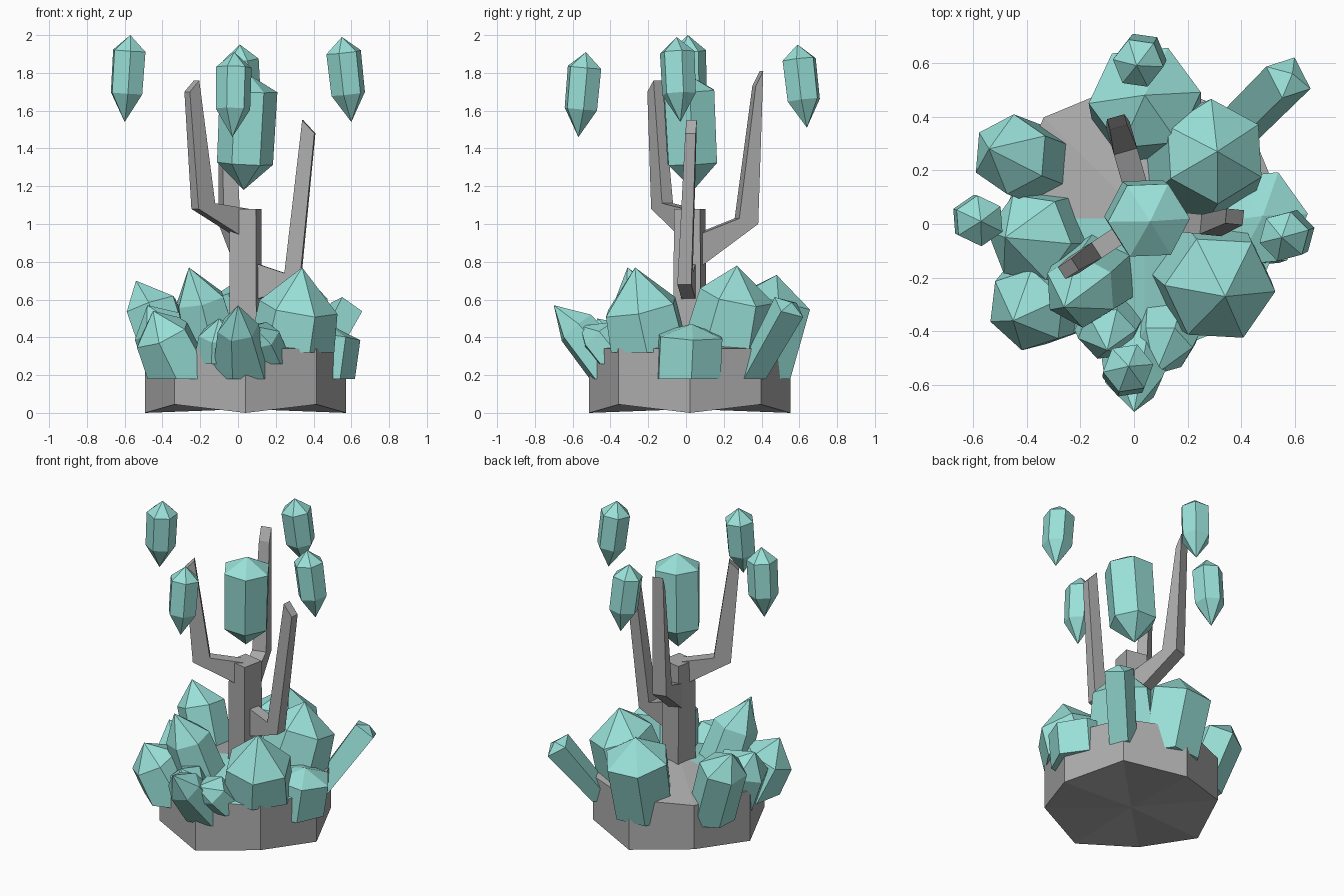
import bpy, bmesh
from math import cos, sin, pi
from mathutils import Vector

cube = bpy.data.objects.get("Cube")
if cube:
    bpy.data.objects.remove(cube)


def material(name, rgb):
    m = bpy.data.materials.new(name)
    m.use_nodes = True
    m.diffuse_color = (*rgb, 1)
    m.node_tree.nodes["Principled BSDF"].inputs["Base Color"].default_value = (*rgb, 1)
    return m


STONE = material("grey_stone", (0.42, 0.415, 0.415))
TEAL = material("teal_crystal", (0.32, 0.75, 0.69))
CENTRE = Vector((0.04, 0.02, 0))


def finish(name, bm, *mats):
    bmesh.ops.recalc_face_normals(bm, faces=bm.faces)
    mesh = bpy.data.meshes.new(name)
    bm.to_mesh(mesh)
    bm.free()
    for m in mats:
        mesh.materials.append(m)
    ob = bpy.data.objects.new(name, mesh)
    bpy.context.collection.objects.link(ob)
    return ob


def ring(bm, centre, axis, side, radius, count, turn):
    out = axis.cross(side)
    return [bm.verts.new(centre + radius * (side * cos(a) + out * sin(a)))
            for a in (turn + 2 * pi * i / count for i in range(count))]


def bridge(bm, a, b):
    n = len(a)
    for i in range(n):
        bm.faces.new((a[i], a[(i + 1) % n], b[(i + 1) % n], b[i]))


def fan(bm, loop, tip):
    tip = bm.verts.new(tip)
    return [bm.faces.new((loop[i], loop[(i + 1) % len(loop)], tip)) for i in range(len(loop))]


def side_of(direction):
    flat = Vector((direction.x, direction.y, 0))
    flat = flat.normalized() if flat.length > 0.01 else Vector((1, 0, 0))
    return Vector((-flat.y, flat.x, 0))


# Octagonal base: alternate lower corners are lifted, front half of the top is teal
bm = bmesh.new()
up, east = Vector((0, 0, 1)), Vector((1, 0, 0))
low = ring(bm, CENTRE, up, east, 0.533, 8, 0)
high = ring(bm, CENTRE + up * 0.34, up, east, 0.533, 8, 0)
for v in low[1::2]:
    v.co.z = 0.045
bridge(bm, low, high)
fan(bm, low, CENTRE + up * 0.02)
for f in fan(bm, high, CENTRE + up * 0.44):
    f.material_index = 0 if f.calc_center_median().y > CENTRE.y else 1
finish("base", bm, STONE, TEAL)

# Square trunk
bm = bmesh.new()
a = ring(bm, CENTRE + up * 0.3, up, east, 0.105, 4, 0.58)
b = ring(bm, CENTRE + up * 1.08, up, east, 0.1, 4, 0.58)
bridge(bm, a, b)
bm.faces.new(a)
bm.faces.new(b)
finish("trunk", bm, STONE)


# Bent branches: a side profile of (distance from trunk, height) given thickness,
# with the tip swayed sideways
def branch(name, heading, width, sway, profile):
    heading = Vector(heading).normalized()
    side = side_of(heading)
    bm = bmesh.new()
    loops = []
    for s in (-1, 1):
        loop = []
        for i, (d, z) in enumerate(profile):
            across = sway + s * width * 0.75 if i in (2, 3) else s * width
            loop.append(bm.verts.new(CENTRE + heading * d + up * z + side * across))
        loops.append(loop)
    bridge(bm, *loops)
    for loop in loops:
        bm.faces.new(loop)
    finish(name, bm, STONE)


branch("left_branch", (-0.29, -0.19, 0), 0.035, 0,
       [(0, 0.91), (0.32, 1.08), (0.37, 1.70), (0.31, 1.76), (0.215, 1.11), (0, 1.08)])
branch("right_branch", (1, -0.1, 0), 0.037, 0.04,
       [(0, 0.58), (0.29, 0.68), (0.365, 1.48), (0.30, 1.55), (0.21, 0.74), (0, 0.81)])
branch("back_branch", (-0.1, 0.35, 0), 0.045, 0,
       [(0, 0.74), (0.364, 1.0), (0.395, 1.81), (0.354, 1.73), (0.26, 1.03), (0, 0.93)])


# Crystals growing from the base: flat foot, tilted shoulder ring, pointed tip
def grown(name, foot, r0, shoulder, r1, tip, sides=6, turn=0.3):
    foot, shoulder, tip = Vector(foot), Vector(shoulder), Vector(tip)
    axis = (shoulder - foot).normalized()
    side = side_of(axis)
    bm = bmesh.new()
    a = ring(bm, foot, up, side, r0, sides, turn)
    b = ring(bm, shoulder, axis, side, r1, sides, turn)
    bridge(bm, a, b)
    bm.faces.new(a)
    fan(bm, b, tip)
    finish(name, bm, TEAL)


grown("front_right_crystal", (0.28, -0.19, 0.32), 0.23, (0.32, -0.24, 0.56), 0.21, (0.34, -0.27, 0.77))
grown("back_right_crystal", (0.23, 0.2, 0.3), 0.24, (0.30, 0.27, 0.62), 0.2, (0.31, 0.27, 0.78))
grown("right_crystal", (0.43, 0.01, 0.18), 0.19, (0.46, 0.02, 0.41), 0.19, (0.48, 0.03, 0.47))
grown("long_corner_crystal", (0.37, 0.34, 0.18), 0.09, (0.575, 0.545, 0.56), 0.095,
      (0.59, 0.56, 0.585), 4, 0.4)
grown("back_crystal", (0.05, 0.37, 0.18), 0.2, (0.04, 0.47, 0.59), 0.21, (0.04, 0.48, 0.73), 6, 0)
grown("back_left_crystal", (-0.33, 0.21, 0.18), 0.15, (-0.46, 0.26, 0.57), 0.15, (-0.54, 0.28, 0.70))
grown("inner_left_crystal", (-0.1, -0.15, 0.18), 0.18, (-0.20, -0.25, 0.6), 0.14, (-0.26, -0.31, 0.77))
grown("front_left_crystal", (-0.29, -0.25, 0.18), 0.2, (-0.40, -0.32, 0.42), 0.16, (-0.45, -0.36, 0.54))
grown("left_crystal", (-0.28, -0.04, 0.18), 0.2, (-0.39, -0.05, 0.45), 0.17, (-0.48, -0.05, 0.57))
grown("front_crystal", (0.03, -0.35, 0.18), 0.17, (0.0, -0.58, 0.45), 0.11, (0, -0.70, 0.57))
grown("front_shard_right", (0.14, -0.33, 0.26), 0.15, (0.11, -0.46, 0.41), 0.11, (0.08, -0.56, 0.46))
grown("front_shard_left", (-0.09, -0.33, 0.26), 0.15, (-0.10, -0.41, 0.42), 0.11, (-0.10, -0.47, 0.5))


# Floating crystals: hexagonal with a short upper and a long lower point
def floating(name, bottom, top, radius, low_part, high_part, turn):
    bottom, top = Vector(bottom), Vector(top)
    axis = (top - bottom).normalized()
    side = side_of(axis)
    side = (side - axis * side.dot(axis)).normalized()
    bm = bmesh.new()
    a = ring(bm, bottom.lerp(top, low_part), axis, side, radius * 0.97, 6, turn)
    b = ring(bm, bottom.lerp(top, high_part), axis, side, radius, 6, turn)
    bridge(bm, a, b)
    fan(bm, a, bottom)
    fan(bm, b, top)
    finish(name, bm, TEAL)


floating("floating_centre", (0.03, 0.04, 1.18), (0.06, 0.01, 1.79), 0.153, 0.23, 0.86, 0.3)
for name, bottom, top in (
        ("left", (-0.60, 0.02, 1.54), (-0.57, 0.01, 2.0)),
        ("right", (0.60, -0.03, 1.54), (0.55, -0.05, 1.99)),
        ("front", (-0.03, -0.57, 1.46), (-0.02, -0.53, 1.91)),
        ("back", (0.04, 0.64, 1.51), (0.01, 0.59, 1.95))):
    floating("floating_" + name, bottom, top, 0.095, 0.33, 0.82, 0.4)
